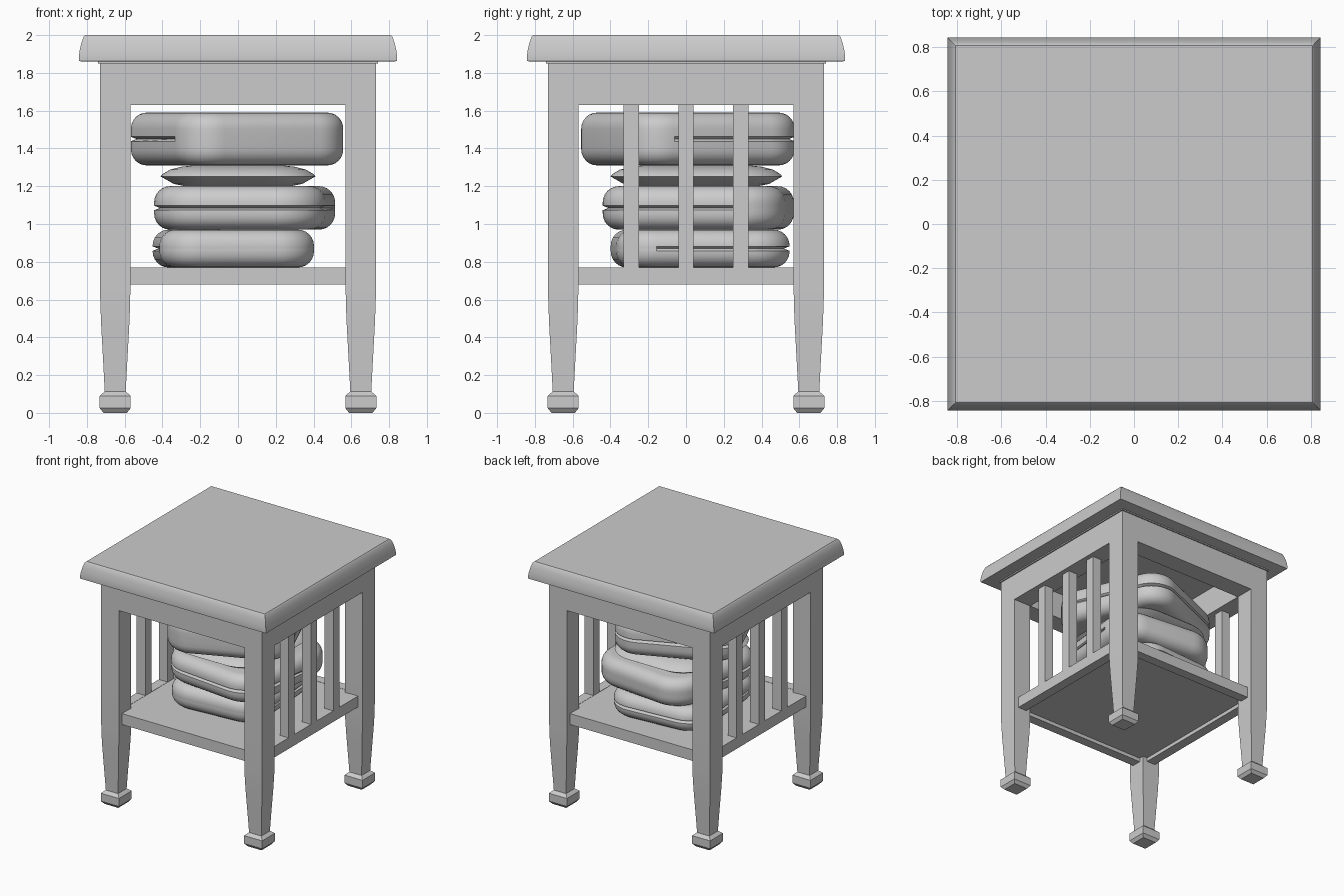
import bpy, bmesh
from math import cos, sin, pi, radians

if "Cube" in bpy.data.objects:
    bpy.data.objects.remove(bpy.data.objects["Cube"])


def loft(name, rings, smooth=False, loc=(0, 0, 0), turn=0):
    """Skin a stack of equal-length point rings and cap both ends."""
    bm = bmesh.new()
    rows = [[bm.verts.new(p) for p in ring] for ring in rings]
    n = len(rows[0])
    for a, b in zip(rows, rows[1:]):
        for i in range(n):
            j = (i + 1) % n
            bm.faces.new((a[i], a[j], b[j], b[i]))
    bm.faces.new(rows[0][::-1])
    bm.faces.new(rows[-1])
    bmesh.ops.recalc_face_normals(bm, faces=bm.faces)
    me = bpy.data.meshes.new(name)
    bm.to_mesh(me)
    bm.free()
    ob = bpy.data.objects.new(name, me)
    bpy.context.collection.objects.link(ob)
    ob.location = loc
    ob.rotation_euler.z = radians(turn)
    if smooth:
        bpy.ops.object.select_all(action='DESELECT')
        ob.select_set(True)
        bpy.context.view_layer.objects.active = ob
        bpy.ops.object.shade_smooth_by_angle(angle=radians(40))
    return ob


def square(h, z):
    return [(-h, -h, z), (h, -h, z), (h, h, z), (-h, h, z)]


def box(name, x0, x1, y0, y1, z0, z1):
    return loft(name, [[(x0, y0, z), (x1, y0, z), (x1, y1, z), (x0, y1, z)] for z in (z0, z1)])


def rounded(w, d, r, inset, z, slit=0, side=0, n=10):
    """Rounded rectangle ring; slit pushes in only the points on one y side."""
    pts = []
    corners = [(1, 1), (-1, 1), (-1, -1), (1, -1)]
    for k, (sx, sy) in enumerate(corners):
        for i in range(n + 1):
            a = (k + i / n) * pi / 2
            q = max(r - inset - (slit if sy == side else 0), 0.01)
            pts.append((sx * (w / 2 - r) + q * cos(a), sy * (d / 2 - r) + q * sin(a), z))
    return pts


# Table top with a rounded edge, and the thin moulding below it
top_profile = [(.825, 1.86), (.842, 1.863), (.843, 1.885), (.838, 1.92),
               (.83, 1.955), (.818, 1.99), (.808, 2.0)]
loft("table_top", [square(h, z) for h, z in top_profile], smooth=True)
loft("top_moulding", [square(.74, 1.85), square(.74, 1.862)])

# Tapered legs with block feet
leg_profile = [(.055, .10), (.06, .2), (.067, .33), (.074, .46), (.079, .58), (.08, .66), (.08, 1.855)]
foot_profile = [(.062, 0), (.082, .025), (.082, .09), (.056, .113)]
for sx, lr in ((-1, "left"), (1, "right")):
    for sy, fb in ((-1, "front"), (1, "back")):
        at = (.65 * sx, .65 * sy, 0)
        loft(f"{fb}_{lr}_leg", [square(h, z) for h, z in leg_profile], True, at)
        loft(f"{fb}_{lr}_foot", [square(h, z) for h, z in foot_profile], False, at)

# Aprons, shelf rails and side slats
for s, fb, lr in ((-1, "front", "left"), (1, "back", "right")):
    o, i = sorted((.73 * s, .57 * s))
    box(f"{fb}_apron", -.57, .57, o, i, 1.63, 1.855)
    box(f"{lr}_apron", o, i, -.57, .57, 1.63, 1.855)
    o, i = sorted((.69 * s, .61 * s))
    box(f"{fb}_shelf_rail", -.61, .61, o, i, .68, .77)
    box(f"{lr}_shelf_rail", o, i, -.61, .61, .68, .77)
    for k in (-1, 0, 1):
        box(f"{lr}_slat_{k + 2}", o, i, .29 * k - .04, .29 * k + .04, .77, 1.63)
box("shelf_panel", -.61, .61, -.61, .61, .71, .768)


def blanket(name, w, d, r, z0, z1, loc, turn, side):
    """Soft folded slab with an open slit along one side."""
    mid, e, m = (z0 + z1) / 2, .085, 6
    arc = [(e * (1 - sin(i / m * pi / 2)), e * (1 - cos(i / m * pi / 2))) for i in range(m + 1)]
    prof = [(a, z0 + b, 0) for a, b in arc]
    prof += [(0, mid - .012, 0), (0, mid, .03), (0, mid + .012, 0)]
    prof += [(a, z1 - b, 0) for a, b in reversed(arc)]
    loft(name, [rounded(w, d, r, a, z, s, side) for a, z, s in prof], True, (*loc, 0), turn)


# Stack of folded blankets with a flat cushion between
blanket("lower_blanket", .82, .92, .2, .77, .97, (-.025, .075), 4, 1)
blanket("middle_blanket", .91, .97, .24, .97, 1.2, (.035, .065), -6, -1)
cushion = [(.12, 1.202), (.07, 1.212), (0, 1.252), (.012, 1.265), (.05, 1.288), (.11, 1.303), (.19, 1.312)]
loft("flat_cushion", [rounded(.82, .91, .25, a, z) for a, z in cushion], True, (0, .055, 0))
blanket("upper_blanket", .95, .96, .2, 1.31, 1.59, (-.005, .01), 23, 1)
